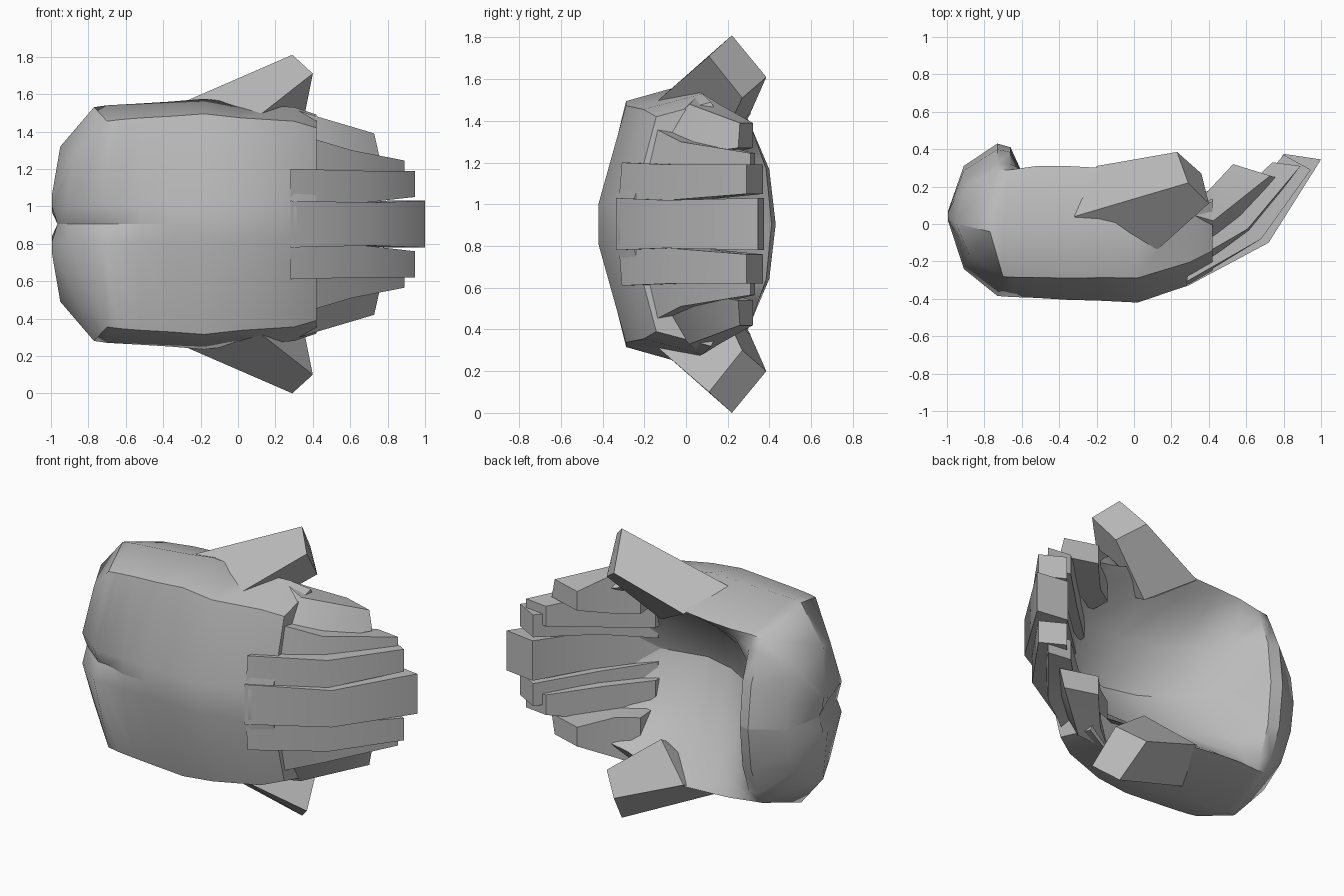
import bpy, bmesh, math

if "Cube" in bpy.data.objects:
    bpy.data.objects.remove(bpy.data.objects["Cube"])

MID = 0.905  # height of the plane where the two hands meet

skin = bpy.data.materials.new("warm_grey")
skin.diffuse_color = (0.5, 0.5, 0.5, 1)
skin.use_nodes = True
skin.node_tree.nodes["Principled BSDF"].inputs["Base Color"].default_value = skin.diffuse_color


def loft(name, rings, flip=False, angle=30):
    """Skin closed rings and cap the ends; flip mirrors the part to the lower hand."""
    bm = bmesh.new()
    vs = [[bm.verts.new((x, y, 2 * MID - z if flip else z)) for x, y, z in r] for r in rings]
    n = len(rings[0])
    for a, b in zip(vs, vs[1:]):
        for i in range(n):
            j = (i + 1) % n
            bm.faces.new((a[i], a[j], b[j], b[i]))
    bm.faces.new(vs[0])
    bm.faces.new(vs[-1])
    bmesh.ops.recalc_face_normals(bm, faces=bm.faces)
    me = bpy.data.meshes.new(name)
    bm.to_mesh(me)
    bm.free()
    me.materials.append(skin)
    ob = bpy.data.objects.new(name, me)
    bpy.context.collection.objects.link(ob)
    bpy.ops.object.select_all(action='DESELECT')
    ob.select_set(True)
    bpy.context.view_layer.objects.active = ob
    bpy.ops.object.shade_smooth_by_angle(angle=math.radians(angle))


def palm_ring(x, front, ridge, top, rim, floor):
    """Half section: front seam, over the top ridge, to the rim and the inner floor."""
    h = top - MID
    wrist = x < -0.6
    groove = 0.045 if wrist else 0
    shoulder = ridge + 0.7 * (front - ridge)
    inner = [(rim + t * (floor - rim), f) for t, f in ((.25, .7), (.78, .42), (1, 0))]
    pts = [(front + groove, 0), (front, .095 / h), (shoulder, .88), (ridge, 1), (rim, .82)]
    ring = [[x, y, MID + f * h] for y, f in pts + inner]
    if x < -.95:
        ring[0][0] = ring[-1][0] = x + .03   # notch between the wrists
    elif wrist:
        ring[2][0] += .03                    # bevelled wrist corner
        ring[3][0] -= .04
    return ring


def finger(name, flip, *stations):
    """Boxy finger through stations of outer x, y, inner x, y, low z, high z, top slant."""
    rings = []
    for a, b, c, d, lo, hi, s in stations:
        rings.append([(a, b, lo), (a + s * (c - a), b + s * (d - b), hi), (c, d, hi), (c, d, lo)])
    loft(name, rings, flip)


for side, flip in (("upper_", False), ("lower_", True)):
    # palm: solid wrist end opening into a cupped bowl
    palm = [palm_ring(*p) for p in (
        (-.995, .02, .04, 1.06, .06, .07),
        (-.91, -.24, 0, 1.32, .2, .31),
        (-.73, -.385, -.04, 1.53, .29, .43),
        (-.66, -.39, -.04, 1.54, .29, .41),
        (-.52, -.395, -.03, 1.55, .31, .1),
        (-.36, -.405, -.02, 1.56, .31, -.08),
        (-.18, -.41, 0, 1.575, .30, -.19),
        (.02, -.42, .02, 1.55, .27, -.24),
        (.3, -.325, .08, 1.53, .16, -.18),
        (.42, -.255, .12, 1.49, .18, -.11))]
    loft(side + "palm", palm, flip, 42)
    # thumb: base buried in the palm, squared tip
    loft(side + "thumb", [
        [(-.32, .04, 1.545), (-.20, .31, 1.44), (.06, .16, 1.28), (.10, -.16, 1.475)],
        [(.29, .22, 1.81), (.23, .385, 1.61), (.36, .27, 1.51), (.40, .11, 1.71)]], flip)
    # fingers: fanned out, nearly touching, and curling back
    finger(side + "index_finger", flip, (.28, -.25, .26, .08, 1.23, 1.53, .95),
           (.46, -.10, .38, .16, 1.23, 1.48, .45), (.755, .25, .53, .32, 1.27, 1.39, .12))
    finger(side + "middle_finger", flip, (.27, -.30, .28, -.1, 1.07, 1.40, .4),
           (.62, -.04, .5, .1, 1.09, 1.30, .1), (.89, .31, .74, .33, 1.12, 1.245, 0))
    finger(side + "ring_finger", flip, (.28, -.325, .3, -.15, .98, 1.20, .1),
           (.68, -.08, .55, .07, 1.02, 1.19, 0), (.945, .29, .8, .37, 1.05, 1.19, 0))
    finger(side + "little_finger", flip, (.28, -.335, .3, -.18, .86, 1.03, 0),
           (.72, -.1, .59, .05, .85, 1.02, 0), (1.0, .345, .8, .375, .86, 1.03, 0))
